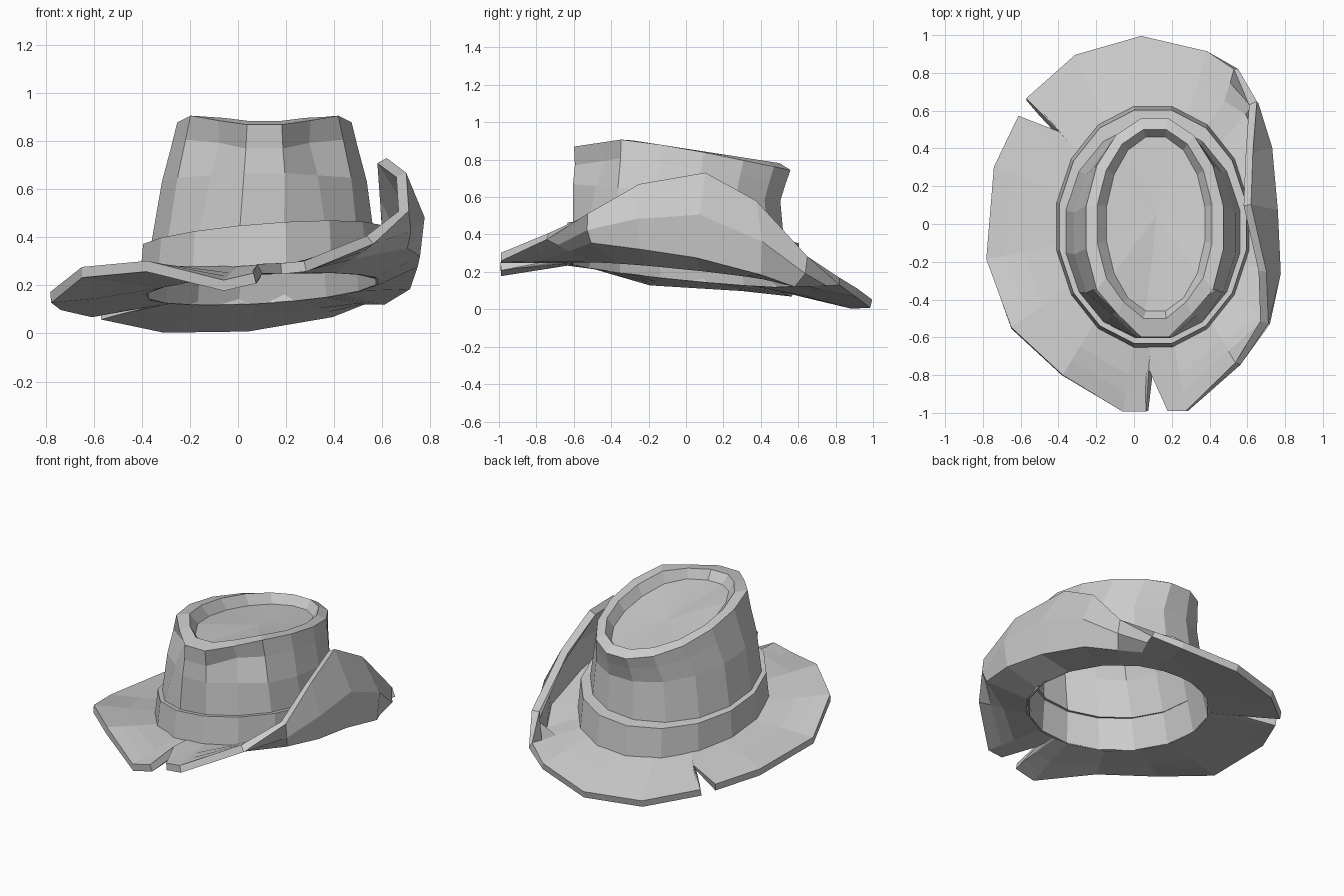
import bpy
from math import sin, cos, atan2, pi
from mathutils import Vector

if "Cube" in bpy.data.objects:
    bpy.data.objects.remove(bpy.data.objects["Cube"])


def loft(name, rings, tip=None, thickness=0, offset=0):
    """Skin closed rings of equal size; optionally close the last one to a tip."""
    n = len(rings[0])
    verts = [tuple(p) for r in rings for p in r]
    faces = [(k * n + i, k * n + (i + 1) % n, (k + 1) * n + (i + 1) % n, (k + 1) * n + i)
             for k in range(len(rings) - 1) for i in range(n)]
    if tip:
        last = (len(rings) - 1) * n
        faces += [(last + i, last + (i + 1) % n, len(verts)) for i in range(n)]
        verts.append(tip)
    mesh = bpy.data.meshes.new(name)
    mesh.from_pydata(verts, [], faces)
    ob = bpy.data.objects.new(name, mesh)
    bpy.context.collection.objects.link(ob)
    if thickness:
        mod = ob.modifiers.new("thickness", 'SOLIDIFY')
        mod.thickness = thickness
        mod.offset = offset
    return ob


SIDES = 16


def oval(cx, cy, rx, ry, height, dent=1.0):
    """16-sided oval; dent pulls in the two pinched corners at the front."""
    ring = []
    for i in range(SIDES):
        a = -pi / 2 + (i + 0.5) * 2 * pi / SIDES
        s = dent if i in (1, SIDES - 2) else 1.0
        x, y = cx + rx * s * cos(a), cy + ry * s * sin(a)
        ring.append((x, y, height(x, y)))
    return ring


# Sloping heights of the head opening, band top and crown top
def base_z(x, y):
    return 0.205 - 0.10 * y + 0.06 * (x - 0.1)


def band_z(x, y):
    return 0.40 - 0.09 * y + 0.08 * (x - 0.1)


def top_z(x, y):
    d = y + 0.33
    return 0.91 - 0.155 * d if d > 0 else 0.91 + 0.15 * d


# Brim: edge outline with two torn notches, counter-clockwise from the front notch
edge = [(0.09, -0.77, 0.27), (0.18, -0.99, 0.27), (0.28, -0.99, 0.28), (0.55, -0.74, 0.39),
        (0.69, -0.52, 0.51), (0.68, -0.25, 0.66), (0.60, 0.10, 0.72), (0.61, 0.37, 0.57),
        (0.63, 0.64, 0.28), (0.54, 0.82, 0.15), (0.39, 0.91, 0.09), (0.04, 0.99, 0.03),
        (-0.31, 0.89, 0.025), (-0.57, 0.66, 0.08), (-0.40, 0.48, 0.125), (-0.61, 0.57, 0.09),
        (-0.74, 0.30, 0.12), (-0.78, -0.19, 0.15), (-0.65, -0.55, 0.255), (-0.38, -0.80, 0.28),
        (-0.06, -0.99, 0.20), (0.07, -0.99, 0.23)]
# Lower and upper fold of the side that is rolled up
low_fold = {4: (0.69, -0.50, 0.37), 5: (0.74, -0.25, 0.335), 6: (0.73, 0.05, 0.29),
            7: (0.70, 0.40, 0.20), 8: (0.60, 0.58, 0.14), 9: (0.48, 0.65, 0.145)}
high_fold = {4: (0.70, -0.52, 0.43), 5: (0.755, -0.26, 0.48), 6: (0.74, 0.07, 0.50),
             7: (0.71, 0.40, 0.36), 8: (0.64, 0.63, 0.20), 9: (0.52, 0.75, 0.145)}
inner, low, high = [], [], []
for i, p in enumerate(edge):
    a = atan2((p[1] + 0.02) / 0.60, (p[0] - 0.1) / 0.49)
    x, y = 0.1 + 0.49 * cos(a), -0.02 + 0.60 * sin(a)
    q = Vector((x, y, base_z(x, y)))
    inner.append(q)
    low.append(low_fold.get(i, q.lerp(Vector(p), 0.5)))
    high.append(high_fold.get(i, q.lerp(Vector(p), 0.75)))
loft("brim", [edge, high, low, inner], thickness=0.045)

# Hat band: outer wall and a narrow top ledge running in to the crown
loft("hat_band", [
    oval(0.1, -0.015, 0.52, 0.65, lambda x, y: base_z(x, y) + 0.015),
    oval(0.1, -0.015, 0.505, 0.63, band_z),
    oval(0.1, -0.025, 0.455, 0.56, band_z)])

# Crown: tapered wall with pinched front, flat rim and sunken top
loft("crown", [
    oval(0.1, -0.02, 0.495, 0.607, lambda x, y: base_z(x, y) - 0.02),
    oval(0.1, -0.04, 0.47, 0.575, band_z),
    oval(0.11, -0.05, 0.435, 0.565, lambda x, y: 0.62 - 0.08 * y, 0.92),
    oval(0.11, -0.03, 0.395, 0.575, lambda x, y: top_z(x, y) - 0.10, 0.85),
    oval(0.11, -0.02, 0.37, 0.59, lambda x, y: top_z(x, y) - 0.05 * max(0, y), 0.94),
    oval(0.11, 0.0, 0.31, 0.51, top_z, 0.97),
    oval(0.115, 0.0, 0.265, 0.47, lambda x, y: top_z(x, y) - 0.06)],
    tip=(0.12, 0.05, 0.775), thickness=0.012, offset=-1)
